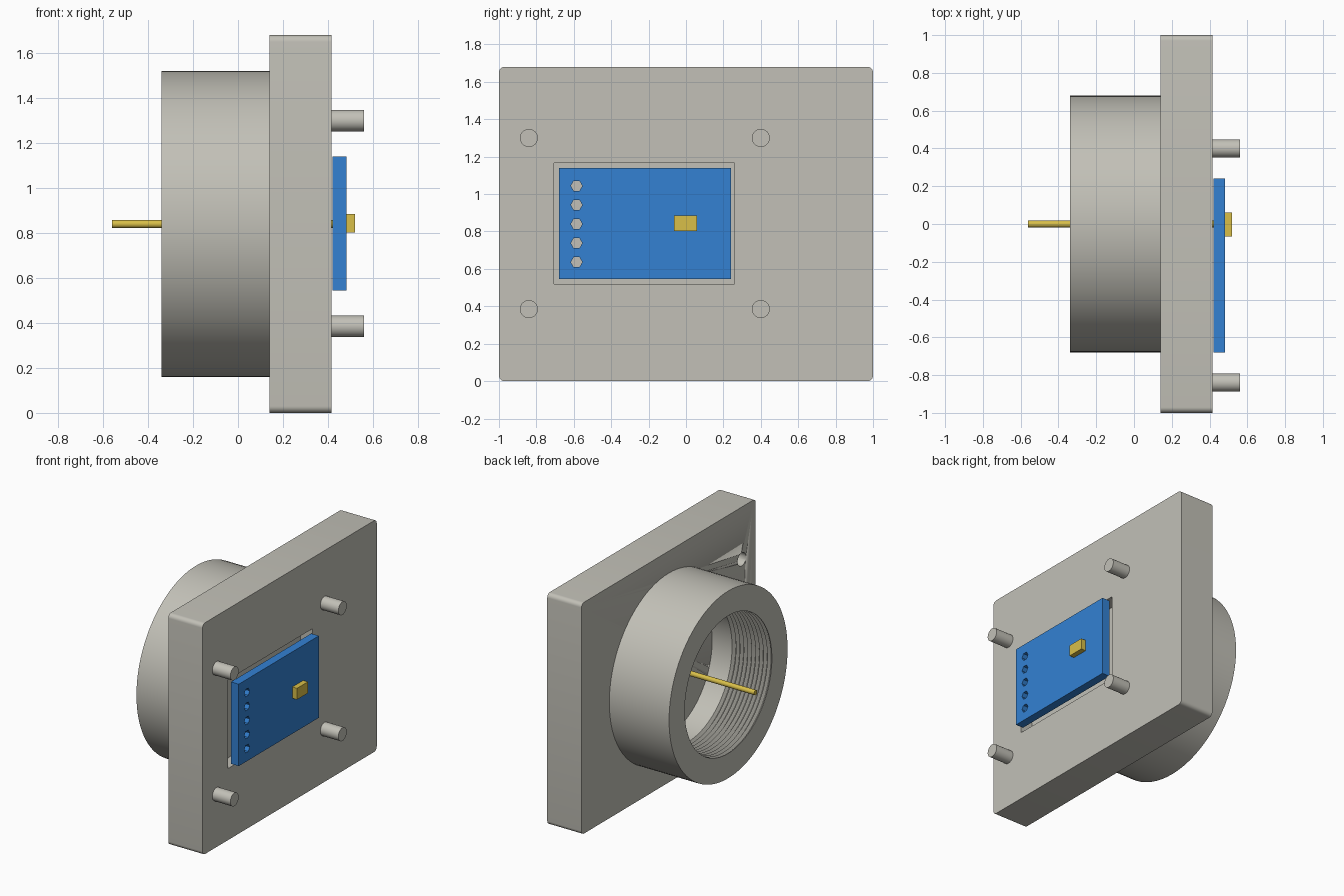
import bpy, bmesh, math
from mathutils import Matrix, Vector

old = bpy.data.objects.get("Cube")
if old:
    bpy.data.objects.remove(old, do_unlink=True)


def material(name, rgb):
    m = bpy.data.materials.new(name)
    m.use_nodes = True
    m.diffuse_color = (*rgb, 1)
    m.node_tree.nodes["Principled BSDF"].inputs["Base Color"].default_value = (*rgb, 1)
    return m


GREY = material("warm grey", (0.54, 0.53, 0.475))
BLUE = material("board blue", (0.033, 0.22, 0.65))
GOLD = material("gold", (0.69, 0.52, 0.066))
MID = 0.84  # height of the socket axis


def finish(bm, name, mat, smooth=False):
    bmesh.ops.recalc_face_normals(bm, faces=bm.faces)
    mesh = bpy.data.meshes.new(name)
    bm.to_mesh(mesh)
    bm.free()
    mesh.materials.append(mat)
    ob = bpy.data.objects.new(name, mesh)
    bpy.context.collection.objects.link(ob)
    if smooth:
        bpy.ops.object.select_all(action="DESELECT")
        ob.select_set(True)
        bpy.context.view_layer.objects.active = ob
        bpy.ops.object.shade_smooth_by_angle(angle=math.radians(25))
    return ob


def box_bm(x, y, z):
    bm = bmesh.new()
    bmesh.ops.create_cube(bm, size=1)
    lo, hi = Vector((x[0], y[0], z[0])), Vector((x[1], y[1], z[1]))
    for v in bm.verts:
        v.co = (lo + hi) / 2 + v.co * (hi - lo)
    return bm


def rod(name, mat, x, y, z, r, sides=32):
    """Cylinder lying along x."""
    bm = bmesh.new()
    place = Matrix.Translation(((x[0] + x[1]) / 2, y, z)) @ Matrix.Rotation(math.pi / 2, 4, "Y")
    bmesh.ops.create_cone(bm, cap_ends=True, segments=sides, radius1=r, radius2=r,
                          depth=x[1] - x[0], matrix=place)
    return finish(bm, name, mat, sides > 8)


def cut(target, cutters):
    for c in cutters:
        mod = target.modifiers.new("cut_" + c.name, "BOOLEAN")
        mod.operation = "DIFFERENCE"
        mod.solver = "EXACT"
        mod.object = c
        c.hide_render = True
        c.hide_viewport = True
        c.display_type = "WIRE"


# Square plate with small rounded corners
bm = box_bm((0.14, 0.415), (-1, 1), (0, 1.68))
corners = [e for e in bm.edges if abs(e.verts[0].co.x - e.verts[1].co.x) > 0.1]
bmesh.ops.bevel(bm, geom=corners, offset=0.03, segments=6, profile=0.5, affect="EDGES")
plate = finish(bm, "plate", GREY, True)

# Board pocket and the two blind holes beside the collar
pocket = finish(box_bm((0.32, 0.6), (-0.705, 0.26), (0.52, 1.165)), "pocket_cutter", GREY)
holes = [rod("hole_cutter", GREY, (0.0, 0.26), -0.84, z, 0.048) for z in (0.385, 1.3)]
cut(plate, [pocket] + holes)

# Threaded collar: revolved wall profile with zigzag bore
profile = [(0.145, 0.5), (0.145, 0.68), (-0.34, 0.68), (-0.34, 0.5)]
threads, start, end = 10, -0.335, -0.02
pitch = (end - start) / threads
for i in range(threads):
    x = start + i * pitch
    profile += [(x, 0.5), (x + pitch * 0.4, 0.525), (x + pitch * 0.6, 0.525)]
profile.append((end, 0.5))
bm = bmesh.new()
ring = [bm.verts.new((x, 0, MID + r)) for x, r in profile]
edges = [bm.edges.new((a, b)) for a, b in zip(ring, ring[1:] + ring[:1])]
bmesh.ops.spin(bm, geom=ring + edges, cent=(0, 0, MID), axis=(1, 0, 0),
               angle=math.tau, steps=96, use_duplicate=False)
bmesh.ops.remove_doubles(bm, verts=bm.verts, dist=0.0005)
finish(bm, "threaded_collar", GREY, True)

# Four mounting pegs
for y in (-0.84, 0.4):
    for z in (0.385, 1.3):
        rod("mounting_peg", GREY, (0.41, 0.56), y, z, 0.048)

# Circuit board with a row of hexagonal holes
board = finish(box_bm((0.42, 0.482), (-0.68, 0.24), (0.545, 1.14)), "circuit_board", BLUE)
cut(board, [rod("pin_hole_cutter", BLUE, (0.35, 0.55), -0.585, MID + 0.102 * i, 0.031, 6)
            for i in range(-2, 3)])

# Chip and central contact
finish(box_bm((0.48, 0.52), (-0.065, 0.06), (0.803, 0.885)), "chip", GOLD)
rod("centre_contact", GOLD, (-0.56, 0.422), 0, MID, 0.018, 24)
